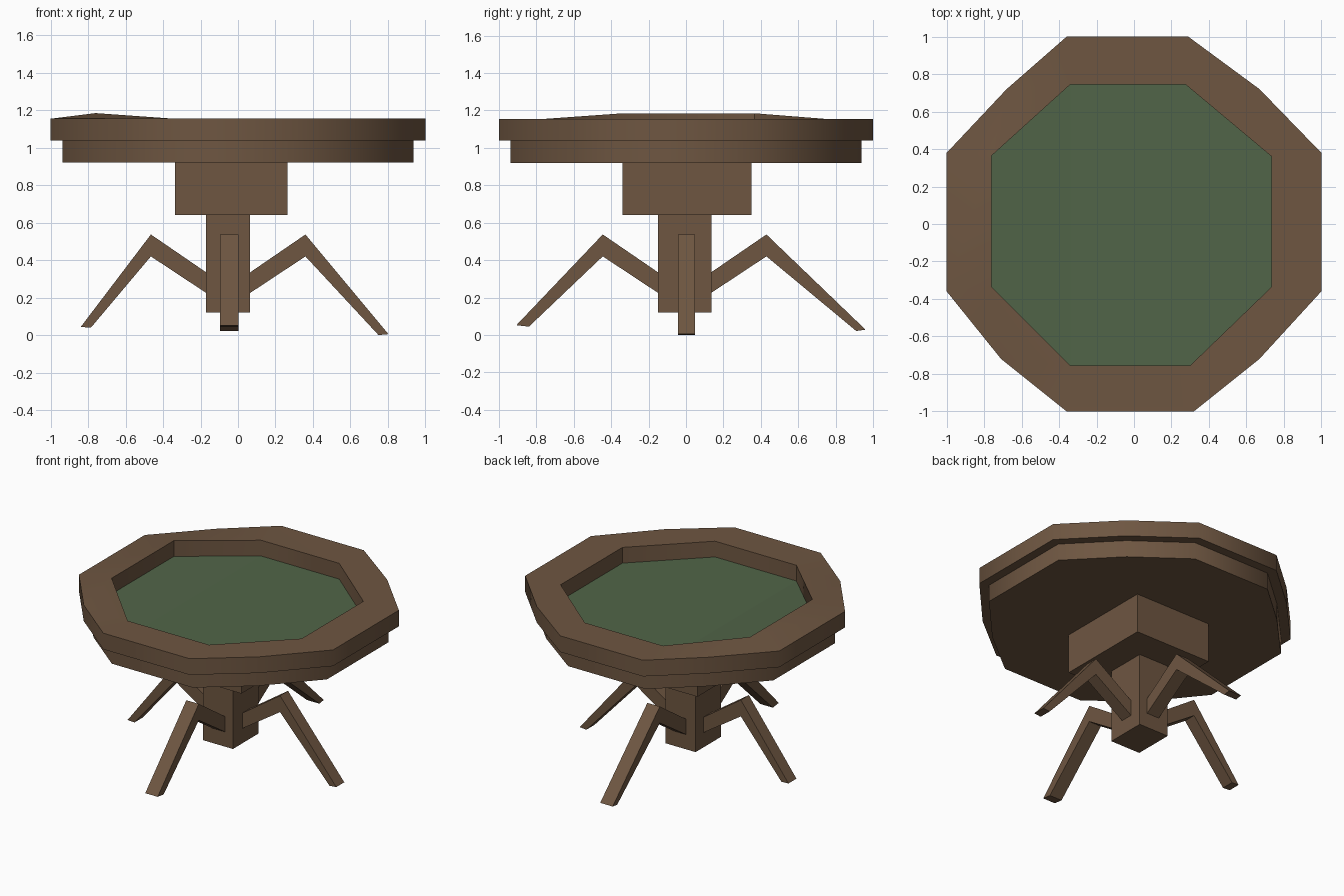
import bpy, bmesh, math
from mathutils import Vector

if "Cube" in bpy.data.objects:
    bpy.data.objects.remove(bpy.data.objects["Cube"])

def material(name, rgb):
    m = bpy.data.materials.new(name)
    m.diffuse_color = (*rgb, 1)
    m.use_nodes = True
    m.node_tree.nodes["Principled BSDF"].inputs["Base Color"].default_value = m.diffuse_color
    return m

WOOD = material("brown wood", (0.156, 0.093, 0.053))
FELT = material("green felt", (0.082, 0.130, 0.065))

def finish(name, bm, mat, smooth=None):
    bmesh.ops.recalc_face_normals(bm, faces=bm.faces)
    me = bpy.data.meshes.new(name)
    bm.to_mesh(me)
    bm.free()
    ob = bpy.data.objects.new(name, me)
    bpy.context.collection.objects.link(ob)
    me.materials.append(mat)
    if smooth:
        bpy.ops.object.select_all(action='DESELECT')
        bpy.context.view_layer.objects.active = ob
        ob.select_set(True)
        bpy.ops.object.shade_smooth_by_angle(angle=math.radians(smooth))
    return ob

# Outlines, clockwise from the back left
OUTER = [(-.36, 1), (.29, 1), (.67, .72), (1, .38), (1, -.36), (.67, -.72),
         (.32, -1), (-.36, -1), (-.71, -.72), (-1, -.36), (-1, .38), (-.68, .72)]
INNER = [(-.34, .745), (.275, .745), (.735, .36), (.735, -.335),
         (.3, -.755), (-.34, -.755), (-.76, -.335), (-.76, .365)]

def inner_point(p, z):
    # the left side of the opening is lifted slightly
    return (p[0], p[1], z + (.03 if p[0] < -.5 else 0))

# Table top: apron, overhanging rim and recess wall
bm = bmesh.new()
def ring(points):
    return [bm.verts.new(p) for p in points]
rings = [ring([(x * s, y * s, z) for x, y in OUTER])
         for s, z in ((.937, .92), (.937, 1.04), (1, 1.04), (1, 1.155))]
bm.faces.new(rings[0])
for a, b in zip(rings, rings[1:]):
    for i in range(12):
        j = (i + 1) % 12
        bm.faces.new((a[i], a[j], b[j], b[i]))
top = rings[-1]
lip = ring([inner_point(p, 1.155) for p in INNER])
floor = ring([inner_point(p, 1.043) for p in INNER])
k = 0
for i in range(8):
    j = (i + 1) % 8
    if i % 2 == 0:          # straight side
        bm.faces.new((top[k], top[k + 1], lip[j], lip[i]))
        k += 1
    else:                   # corner side with an extra outer vertex
        mid, end = top[k + 1], top[(k + 2) % 12]
        bm.faces.new((top[k], mid, lip[i]))
        bm.faces.new((mid, lip[j], lip[i]))
        bm.faces.new((mid, end, lip[j]))
        k += 2
    bm.faces.new((lip[i], lip[j], floor[j], floor[i]))
finish("table_top", bm, WOOD, 45)

# Felt playing surface
bm = bmesh.new()
v = [bm.verts.new(inner_point(p, 1.043)) for p in INNER]
bm.faces.new(v[5::-1])
bm.faces.new((v[0], v[5], v[6], v[7]))
felt = finish("felt_surface", bm, FELT)
if felt.data.polygons[0].normal.z < 0:
    felt.data.flip_normals()

# Pedestal boxes
def box(name, lo, hi):
    lo, hi = Vector(lo), Vector(hi)
    bm = bmesh.new()
    bmesh.ops.create_cube(bm, size=1)
    bmesh.ops.scale(bm, vec=hi - lo, verts=bm.verts)
    bmesh.ops.translate(bm, vec=(lo + hi) / 2, verts=bm.verts)
    finish(name, bm, WOOD)

box("pedestal_block", (-.335, -.34, .64), (.265, .35, .925))
box("pedestal_post", (-.17, -.15, .12), (.065, .135, .645))

# Bent legs: side profile in (distance, height), extruded across its width
def leg(name, axis, root, knee, foot_out, foot_in, w0, w1):
    path = [(root, .335), (knee, .537), foot_out, foot_in, (knee, .42), (root, .225)]
    bm = bmesh.new()
    sides = [[bm.verts.new((d, w, z) if axis == 'x' else (w, d, z)) for d, z in path]
             for w in (w0, w1)]
    for s in sides:         # upper arm and lower shin
        bm.faces.new((s[0], s[1], s[4], s[5]))
        bm.faces.new((s[1], s[2], s[3], s[4]))
    for i in range(6):
        j = (i + 1) % 6
        bm.faces.new((sides[0][i], sides[0][j], sides[1][j], sides[1][i]))
    finish(name, bm, WOOD)

leg("left_leg", 'x', -.17, -.465, (-.84, .043), (-.785, .04), -.042, .048)
leg("right_leg", 'x', .065, .36, (.803, .005), (.75, .0), -.042, .048)
leg("front_leg", 'y', -.15, -.445, (-.907, .052), (-.84, .044), -.095, .003)
leg("back_leg", 'y', .135, .43, (.96, .028), (.91, .021), -.095, .003)
